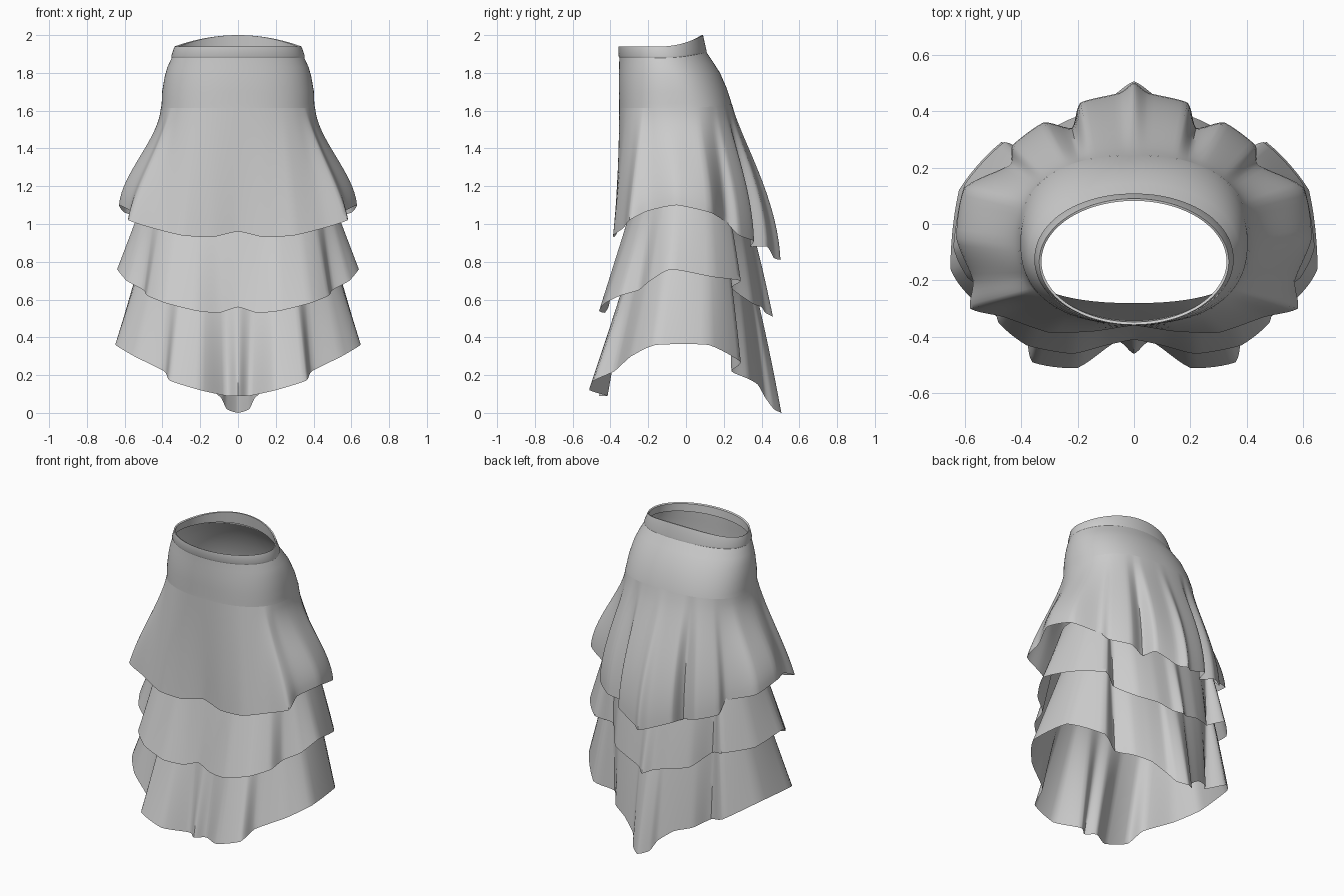
import bpy, bmesh, math
from mathutils import Vector

if "Cube" in bpy.data.objects:
    bpy.data.objects.remove(bpy.data.objects["Cube"])


def ring_point(a, xr, yf, yb, z, back_lift=0.0, power=2.4):
    """Point on a soft oval; a = 0 is the front, pi is the back."""
    s, c = math.sin(a), -math.cos(a)
    x = xr * math.copysign(abs(s) ** (2 / power), s)
    y = (yf + yb) / 2 + (yb - yf) / 2 * math.copysign(abs(c) ** (2 / power), c)
    return Vector((x, y, z + back_lift * max(0, c) ** 2))


def make_sheet(name, rows):
    """Closed loft through equally sized rings."""
    bm = bmesh.new()
    loops = [[bm.verts.new(p) for p in row] for row in rows]
    n = len(rows[0])
    for upper, lower in zip(loops, loops[1:]):
        for i in range(n):
            j = (i + 1) % n
            bm.faces.new((upper[i], lower[i], lower[j], upper[j]))
    mesh = bpy.data.meshes.new(name)
    bm.to_mesh(mesh)
    bm.free()
    obj = bpy.data.objects.new(name, mesh)
    bpy.context.collection.objects.link(obj)
    bpy.ops.object.select_all(action='DESELECT')
    obj.select_set(True)
    bpy.context.view_layer.objects.active = obj
    bpy.ops.object.shade_smooth_by_angle(angle=math.radians(50))
    return obj


def smooth_loop(points, steps=6):
    """Blend of straight and rounded interpolation around a closed loop."""
    n, out = len(points), []
    for i in range(n):
        p0, p1, p2, p3 = (points[(i + k) % n] for k in (-1, 0, 1, 2))
        for s in range(steps):
            t = s / steps
            curve = 0.5 * (2 * p1 + (p2 - p0) * t + (2 * p0 - 5 * p1 + 4 * p2 - p3) * t * t
                           + (3 * p1 - p0 - 3 * p2 + p3) * t ** 3)
            out.append(curve.lerp(p1.lerp(p2, t), 0.5))
    return out


def flounce(name, half_hem, top, lift=0.0, bell=0.0, rows=16):
    """Tier hanging from an oval seam down to a folded hem (half given, mirrored).
    bell = how strongly the cloth swells out in an S-shape on its way down."""
    half = [Vector(p) for p in half_hem]
    hem = smooth_loop(half + [Vector((-p.x, p.y, p.z)) for p in half[-2:0:-1]])
    xr, yf, yb, z = top
    mid, ry = -0.03, 0.46
    seam = [ring_point(math.atan2(p.x / 0.62, -(p.y - mid) / ry), xr, yf, yb, z, lift)
            for p in hem]
    sheet = []
    for r in range(rows + 1):
        t = r / rows
        row = []
        for a, b in zip(seam, hem):
            back = min(1, max(0, (b.y - 0.05) / 0.3))
            front = min(1, max(0, (-0.2 - b.y) / 0.15))
            u = t ** (1 - 0.25 * back)
            w = u + bell * (1 - front) * (u * u * (3 - 2 * u) - u)
            p = a.lerp(b, w)
            p.z = a.z + (b.z - a.z) * t
            row.append(p)
        sheet.append(row)
    return make_sheet(name, sheet)


def oval_rows(profile, n=96):
    return [[ring_point(math.tau * i / n, xr, yf, yb, z, lift, pw) for i in range(n)]
            for z, xr, yf, yb, lift, pw in profile]


# Waistband, turned over at the top edge
make_sheet("waistband", oval_rows([
    (1.885, 0.338, -0.342, 0.088, 0.04, 2.0),
    (1.935, 0.328, -0.347, 0.082, 0.065, 2.0),
    (1.940, 0.336, -0.357, 0.090, 0.06, 2.0),
    (1.890, 0.353, -0.358, 0.108, 0.03, 2.05),
    (1.880, 0.351, -0.353, 0.108, 0.03, 2.05)]))

# Fitted hip yoke
make_sheet("hip_yoke", oval_rows([
    (1.880, 0.351, -0.353, 0.108, 0.03, 2.05),
    (1.830, 0.374, -0.354, 0.145, 0.025, 2.1),
    (1.780, 0.388, -0.356, 0.180, 0.02, 2.2),
    (1.700, 0.402, -0.356, 0.215, 0.02, 2.3),
    (1.640, 0.404, -0.354, 0.235, 0.02, 2.4),
    (1.610, 0.408, -0.354, 0.243, 0.02, 2.4)]))

# Three tiers, hems listed from front centre round to back centre
flounce("upper_tier", [
    (0, -0.36, 0.96), (0.14, -0.38, 0.93), (0.30, -0.385, 0.94), (0.46, -0.33, 0.98),
    (0.58, -0.30, 1.02), (0.57, -0.20, 1.07), (0.63, -0.05, 1.10), (0.60, 0.13, 1.06),
    (0.44, 0.21, 1.01), (0.43, 0.28, 0.94), (0.32, 0.36, 0.91), (0.22, 0.34, 0.88),
    (0.19, 0.43, 0.88), (0.05, 0.465, 0.82), (0, 0.50, 0.81)],
    (0.408, -0.354, 0.243, 1.615), 0.02, 0.8)

flounce("middle_tier", [
    (0, -0.41, 0.56), (0.10, -0.43, 0.53), (0.22, -0.46, 0.54), (0.38, -0.43, 0.58),
    (0.48, -0.35, 0.62), (0.50, -0.25, 0.65), (0.59, -0.19, 0.70), (0.64, -0.08, 0.76),
    (0.60, 0.14, 0.72), (0.46, 0.29, 0.70), (0.36, 0.24, 0.66), (0.27, 0.35, 0.58),
    (0.15, 0.40, 0.56), (0.05, 0.42, 0.53), (0, 0.46, 0.51)],
    (0.49, -0.28, 0.28, 1.16))

flounce("lower_tier", [
    (0, -0.46, 0.09), (0.06, -0.415, 0.09), (0.20, -0.51, 0.12), (0.36, -0.49, 0.17),
    (0.39, -0.38, 0.22), (0.55, -0.29, 0.30), (0.65, -0.16, 0.36), (0.62, 0.12, 0.36),
    (0.47, 0.29, 0.27), (0.35, 0.24, 0.22), (0.28, 0.33, 0.18), (0.18, 0.38, 0.15),
    (0.09, 0.42, 0.08), (0.06, 0.465, 0.02), (0, 0.505, 0.0)],
    (0.50, -0.28, 0.29, 0.87))
